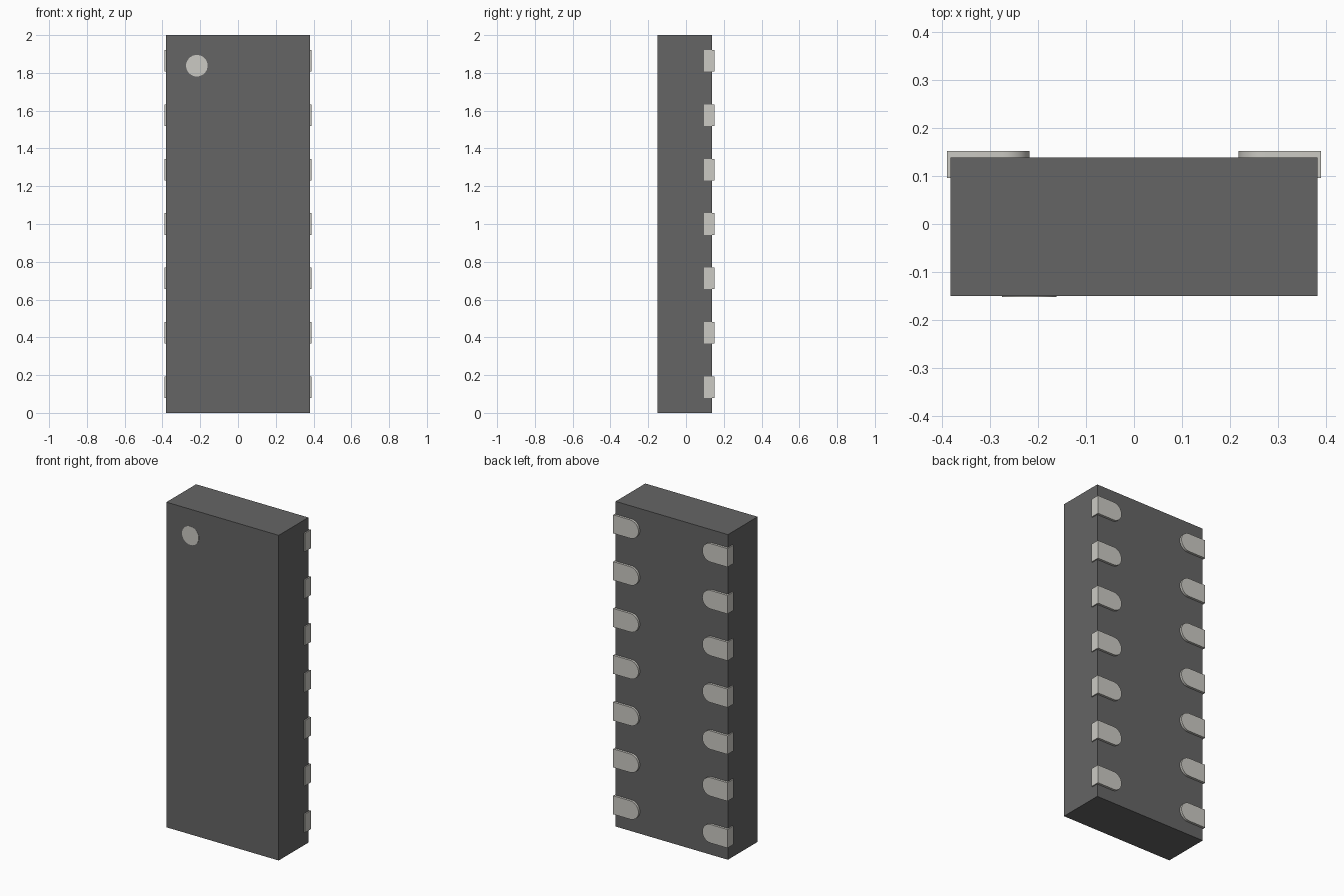
import bpy, bmesh, math

if "Cube" in bpy.data.objects:
    bpy.data.objects.remove(bpy.data.objects["Cube"])


def material(name, rgb):
    m = bpy.data.materials.new(name)
    m.diffuse_color = (*rgb, 1)
    m.use_nodes = True
    m.node_tree.nodes["Principled BSDF"].inputs["Base Color"].default_value = m.diffuse_color
    return m


def extrude_outline(name, outline, y0, y1, mat):
    """Extrude an (x, z) outline along y from y0 to y1."""
    bm = bmesh.new()
    face = bm.faces.new([bm.verts.new((x, y0, z)) for x, z in outline])
    ext = bmesh.ops.extrude_face_region(bm, geom=[face])["geom"]
    verts = [v for v in ext if isinstance(v, bmesh.types.BMVert)]
    bmesh.ops.translate(bm, verts=verts, vec=(0, y1 - y0, 0))
    bmesh.ops.recalc_face_normals(bm, faces=bm.faces)
    mesh = bpy.data.meshes.new(name)
    bm.to_mesh(mesh)
    bm.free()
    mesh.materials.append(mat)
    ob = bpy.data.objects.new(name, mesh)
    bpy.context.collection.objects.link(ob)
    bpy.context.view_layer.objects.active = ob
    bpy.ops.object.select_all(action='DESELECT')
    ob.select_set(True)
    bpy.ops.object.shade_smooth_by_angle(angle=math.radians(30))
    return ob


def arc(cx, cz, r, a0, a1, n):
    return [(cx + r * math.cos(a0 + (a1 - a0) * i / n),
             cz + r * math.sin(a0 + (a1 - a0) * i / n)) for i in range(n + 1)]


dark = material("package_dark", (0.13, 0.13, 0.13))
metal = material("terminal_metal", (0.60, 0.59, 0.55))

HALF_W, FRONT, BACK = 0.382, -0.15, 0.138
R, PITCH = 0.057, 0.288

# Package body
extrude_outline("body", [(-HALF_W, 0), (HALF_W, 0), (HALF_W, 2), (-HALF_W, 2)],
                FRONT, BACK, dark)

# Orientation dot on the front
extrude_outline("orientation_dot", arc(-0.218, 1.838, R, 0, 2 * math.pi, 32)[:-1],
                FRONT - 0.0015, FRONT + 0.004, metal)

# Two columns of seven terminals, rounded towards the middle, wrapping the edge
for side, label in ((1, "right"), (-1, "left")):
    for i in range(7):
        z = 1 + (i - 3) * PITCH
        half_round = arc(0.217 + R, z, R, math.pi / 2, 3 * math.pi / 2, 16)
        outline = half_round + [(0.389, z - R), (0.389, z + R)]
        extrude_outline(f"terminal_{label}_{i + 1}",
                        [(side * x, zz) for x, zz in outline], 0.096, 0.152, metal)
